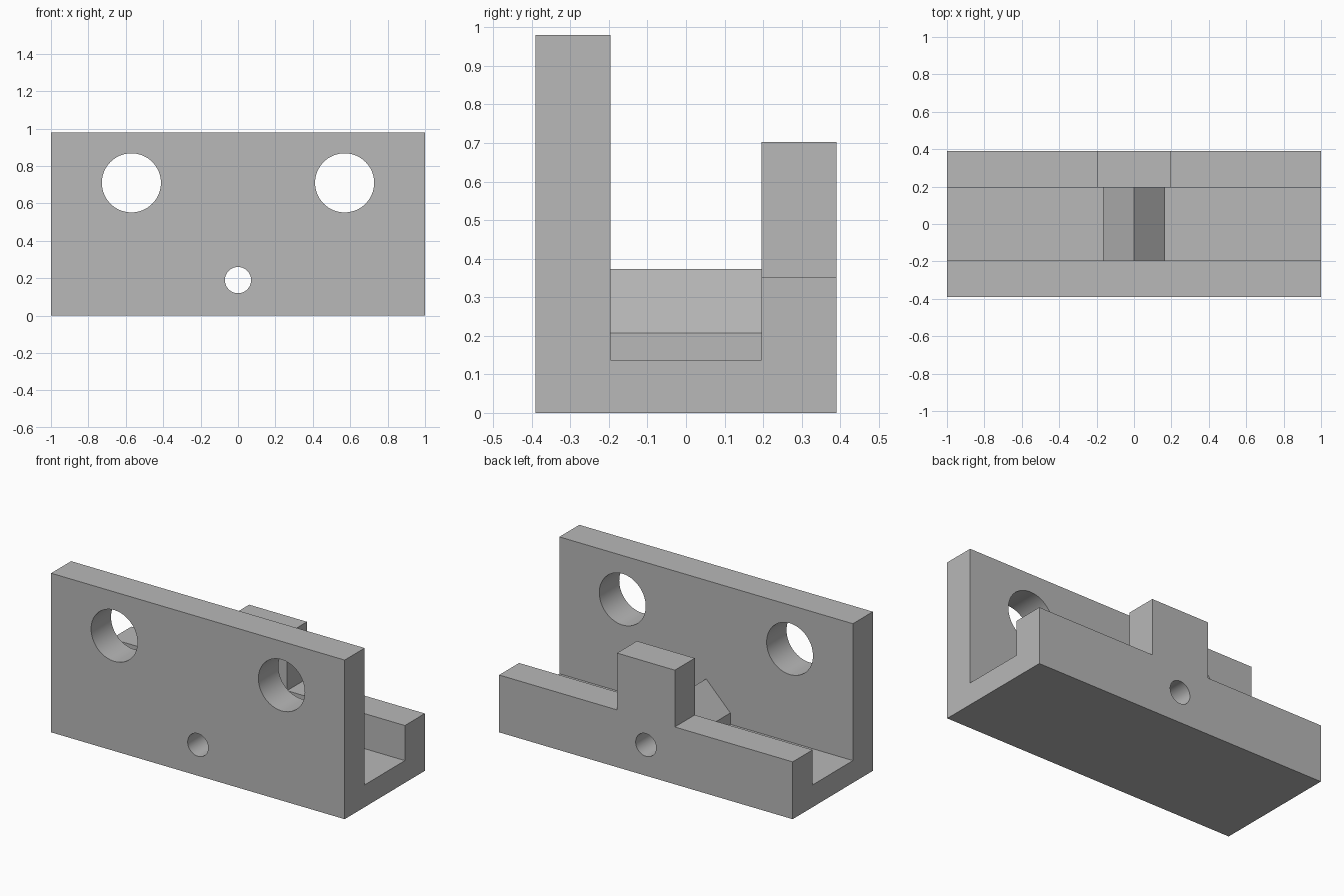
import bpy
import bmesh
from math import radians
from mathutils import Vector, Matrix

default = bpy.data.objects.get("Cube")
if default:
    bpy.data.objects.remove(default, do_unlink=True)

GREY = (0.48, 0.48, 0.48, 1.0)
mat = bpy.data.materials.new("plain grey")
mat.use_nodes = True
mat.diffuse_color = GREY
mat.node_tree.nodes["Principled BSDF"].inputs["Base Color"].default_value = GREY

# Main dimensions
DEPTH = 0.39
INNER = 0.196
HEIGHT = 0.98
FLOOR = 0.137
LOW_WALL = 0.353


def finish(name, bm):
    bmesh.ops.recalc_face_normals(bm, faces=bm.faces)
    mesh = bpy.data.meshes.new(name)
    bm.to_mesh(mesh)
    bm.free()
    mesh.materials.append(mat)
    obj = bpy.data.objects.new(name, mesh)
    bpy.context.collection.objects.link(obj)
    return obj


def prism(name, points, start, offset):
    """Extrude a closed profile of 3D points by an offset."""
    bm = bmesh.new()
    face = bm.faces.new([bm.verts.new(Vector(p) + Vector(start)) for p in points])
    moved = bmesh.ops.extrude_face_region(bm, geom=[face])["geom"]
    verts = [g for g in moved if isinstance(g, bmesh.types.BMVert)]
    bmesh.ops.translate(bm, verts=verts, vec=offset)
    return finish(name, bm)


def bore(name, x, z, radius, y, length):
    """Cylinder along y, used as a cutter."""
    bm = bmesh.new()
    bmesh.ops.create_cone(bm, cap_ends=True, segments=64, radius1=radius,
                          radius2=radius, depth=length,
                          matrix=Matrix.Translation((x, y, z))
                          @ Matrix.Rotation(radians(90), 4, "X"))
    return finish(name, bm)


def combine(target, tool, operation):
    mod = target.modifiers.new(operation.lower(), "BOOLEAN")
    mod.operation = operation
    mod.solver = "EXACT"
    mod.object = tool
    bpy.context.view_layer.objects.active = target
    bpy.ops.object.modifier_apply(modifier=mod.name)
    bpy.data.objects.remove(tool, do_unlink=True)


# Channel body: tall front wall, floor and low back wall
section = [(-DEPTH, 0), (DEPTH, 0), (DEPTH, LOW_WALL), (INNER, LOW_WALL),
           (INNER, FLOOR), (-INNER, FLOOR), (-INNER, HEIGHT), (-DEPTH, HEIGHT)]
body = prism("bracket_body", [(0, y, z) for y, z in section], (-1, 0, 0), (2, 0, 0))

# Upright tab in the middle of the back wall
tab = [(-0.197, LOW_WALL), (0.197, LOW_WALL), (0.197, 0.703), (-0.197, 0.703)]
combine(body, prism("back_tab", [(x, 0, z) for x, z in tab],
                    (0, INNER, 0), (0, DEPTH - INNER, 0)), "UNION")

# Gabled block bridging the channel
gable = [(-0.165, FLOOR), (0.165, FLOOR), (0.165, 0.207), (0, 0.373), (-0.165, 0.207)]
combine(body, prism("gabled_block", [(x, 0, z) for x, z in gable],
                    (0, -INNER, 0), (0, 2 * INNER, 0)), "UNION")

# Two large holes in the front wall, one small hole right through
for x in (-0.57, 0.57):
    combine(body, bore("large_bore", x, 0.71, 0.158, -0.3, 0.4), "DIFFERENCE")
combine(body, bore("small_bore", 0, 0.19, 0.07, 0, 1), "DIFFERENCE")

bpy.ops.object.select_all(action="DESELECT")
body.select_set(True)
bpy.context.view_layer.objects.active = body
bpy.ops.object.shade_smooth_by_angle(angle=radians(30))
